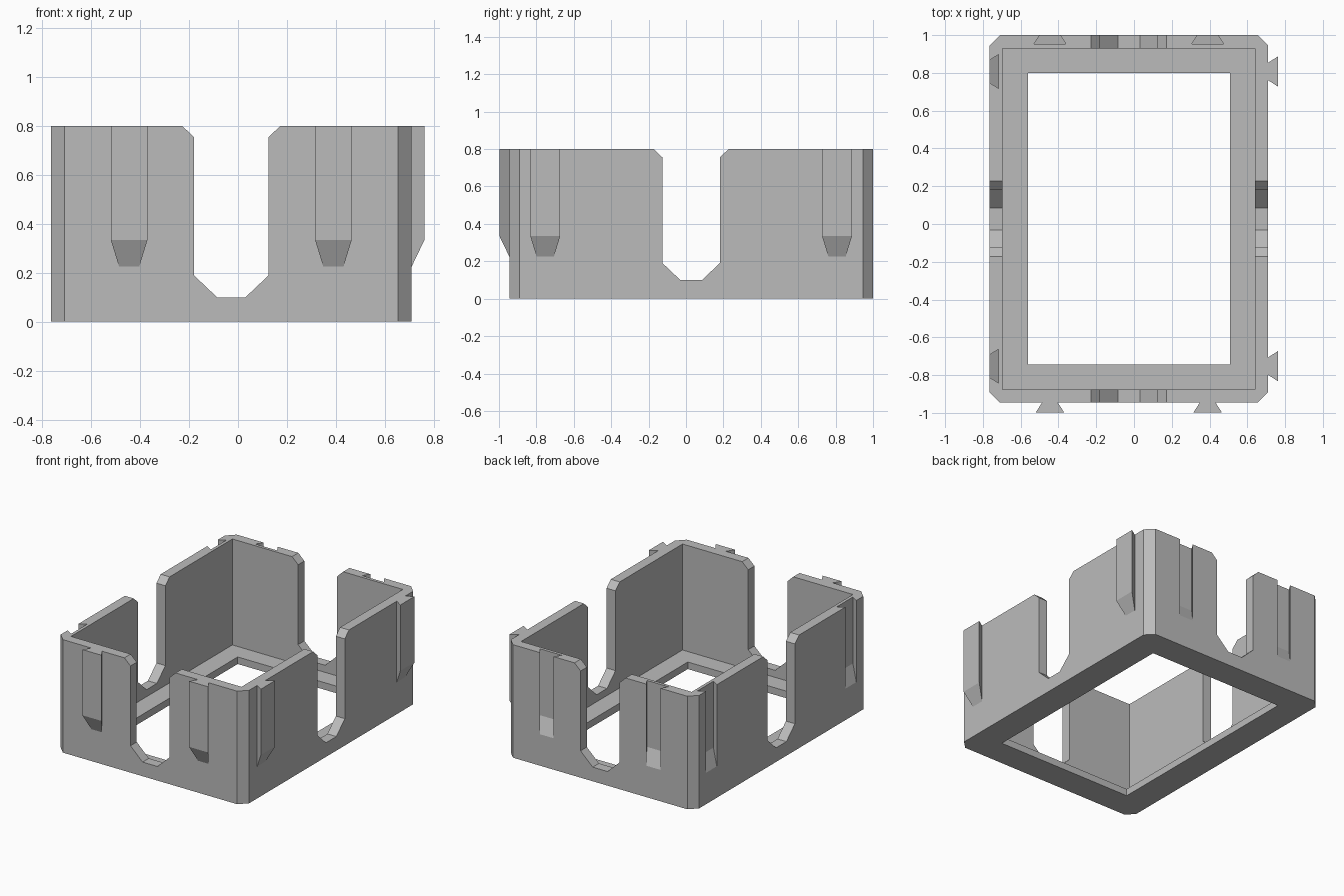
import bpy
import bmesh
from mathutils import Matrix, Vector

if "Cube" in bpy.data.objects:
    bpy.data.objects.remove(bpy.data.objects["Cube"], do_unlink=True)

CX, CY = -0.0275, 0.0275        # centre of the box body
HX, HY, H = 0.7375, 0.9725, 0.8  # half sizes and height

grey = bpy.data.materials.new("light grey plastic")
grey.use_nodes = True
COLOUR = (0.5, 0.5, 0.5, 1)
grey.diffuse_color = COLOUR
grey.node_tree.nodes["Principled BSDF"].inputs["Base Color"].default_value = COLOUR


def finish(name, bm):
    bmesh.ops.recalc_face_normals(bm, faces=bm.faces)
    mesh = bpy.data.meshes.new(name)
    bm.to_mesh(mesh)
    bm.free()
    mesh.materials.append(grey)
    ob = bpy.data.objects.new(name, mesh)
    bpy.context.collection.objects.link(ob)
    return ob


def prism(name, start, end, direction):
    """Extrude a flat outline along a direction."""
    bm = bmesh.new()
    face = bm.faces.new([bm.verts.new(p) for p in start])
    ext = bmesh.ops.extrude_face_region(bm, geom=[face])
    moved = [g for g in ext["geom"] if isinstance(g, bmesh.types.BMVert)]
    bmesh.ops.translate(bm, verts=moved, vec=Vector(direction) * end)
    return finish(name, bm)


def block(name, hx, hy, z0, z1, c=0.0):
    """Upright box with optional chamfered corners."""
    if c:
        pts = [(hx - c, hy), (hx, hy - c), (hx, c - hy), (hx - c, -hy),
               (c - hx, -hy), (-hx, c - hy), (-hx, hy - c), (c - hx, hy)]
    else:
        pts = [(hx, hy), (hx, -hy), (-hx, -hy), (-hx, hy)]
    return prism(name, [(CX + x, CY + y, z0) for x, y in pts], z1 - z0, (0, 0, 1))


def dovetail(name, side, offset, u0, u1, w0, w1, slope_out, slope_in, top):
    """Wedge-ended dovetail; u is distance from the body centre along side."""
    normal = Vector(side)
    across = Vector((-normal.y, normal.x, 0))
    bm = bmesh.new()
    for u, w, low in ((u0, w0, slope_in), (u1, w1, slope_out)):
        for s in (-1, 1):
            for z in (low, top):
                p = Vector((CX, CY, z)) + normal * u + across * (offset + s * w)
                bm.verts.new(p)
    bmesh.ops.convex_hull(bm, input=bm.verts)
    bmesh.ops.dissolve_limit(bm, angle_limit=0.01, verts=bm.verts, edges=bm.edges)
    return finish(name, bm)


def combine(target, tool, operation):
    mod = target.modifiers.new(operation.lower(), "BOOLEAN")
    mod.object, mod.operation, mod.solver = tool, operation, "EXACT"
    bpy.context.view_layer.objects.active = target
    bpy.ops.object.modifier_apply(modifier=mod.name)
    bpy.data.objects.remove(tool, do_unlink=True)


# Chamfered outer body, hollowed, with a rectangular opening in the floor
tray = block("open_tray", HX, HY, 0, H, 0.055)
combine(tray, block("cavity", HX - 0.07, HY - 0.07, 0.05, 1), "DIFFERENCE")
combine(tray, block("floor_opening", 0.535, 0.7725, -0.1, 0.5), "DIFFERENCE")

# Chamfered slots through opposite pairs of walls
half = [(0.058, 0.1), (0.153, 0.19), (0.153, 0.755), (0.2, H), (0.2, 1)]
slot = half + [(-x, z) for x, z in reversed(half)]
combine(tray, prism("front_back_slot", [(CX + a, -2, z) for a, z in slot], 4, (0, 1, 0)), "DIFFERENCE")
combine(tray, prism("side_slot", [(-2, CY + a, z) for a, z in slot], 4, (1, 0, 0)), "DIFFERENCE")

# Dovetail tongues on the front and right walls, sockets on the back and left
for s in (-1, 1):
    for side, reach, offset, wide in (((0, -1, 0), HY, 0.4175, 0.075), ((1, 0, 0), HX, 0.78, 0.08)):
        tongue = dovetail("tongue", side, s * offset, reach - 0.01, reach + 0.0525,
                          wide - 0.04, wide, 0.335, 0.205, H)
        combine(tray, tongue, "UNION")
        back = tuple(-v for v in side)
        socket = dovetail("socket", back, s * offset, reach - 0.048, reach + 0.01,
                          wide + 0.01, wide - 0.027, 0.2, 0.33, 1)
        combine(tray, socket, "DIFFERENCE")

tray.data.materials.clear()
tray.data.materials.append(grey)
for poly in tray.data.polygons:
    poly.material_index = 0
    poly.use_smooth = False
